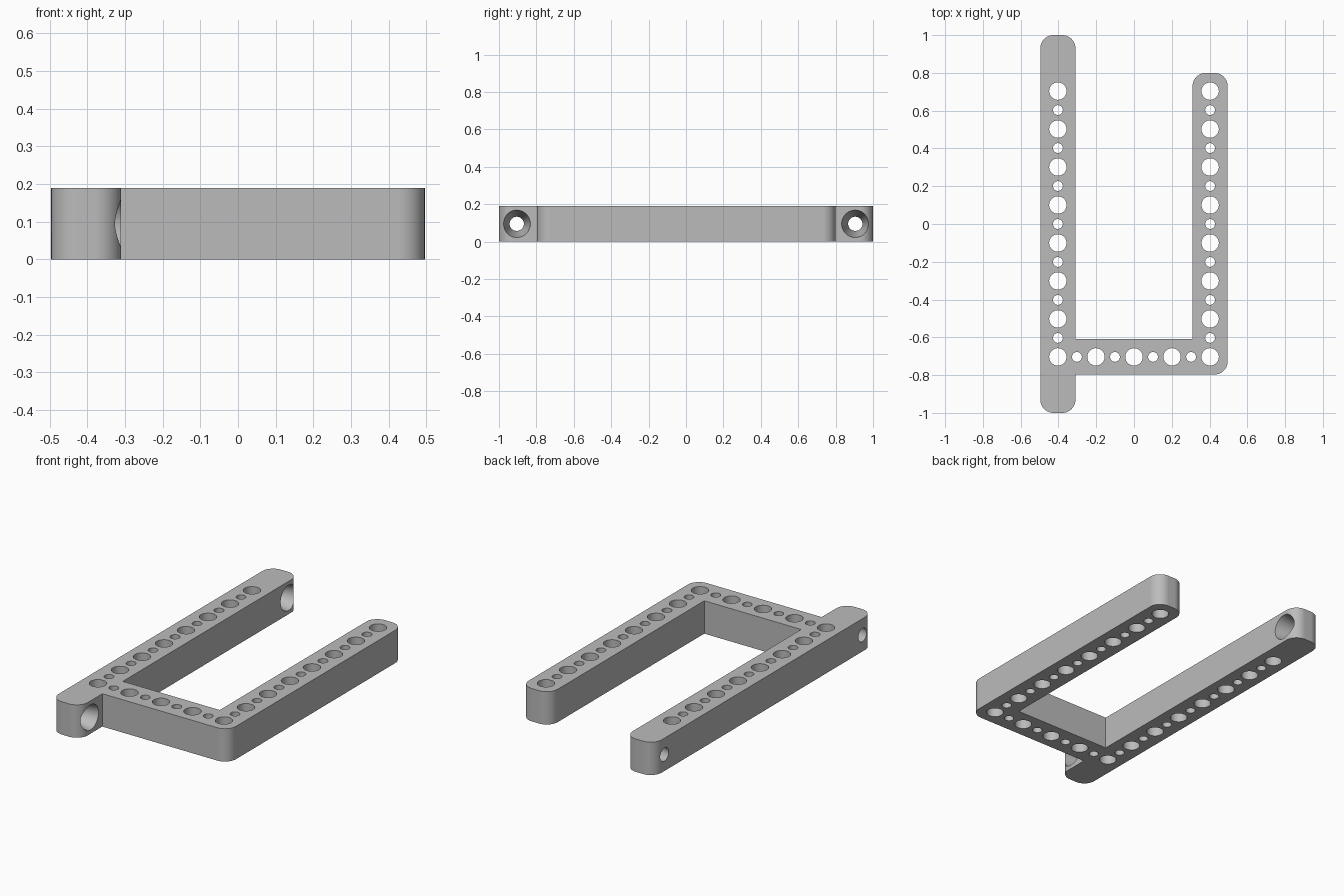
import bpy
import bmesh
from math import pi, cos, sin
from mathutils import Matrix, Vector

cube = bpy.data.objects.get("Cube")
if cube:
    bpy.data.objects.remove(cube, do_unlink=True)

HALF_X, INNER_X, HEIGHT = 0.496, 0.31, 0.19
BAR_X = (HALF_X + INNER_X) / 2
BACK, RIGHT_BACK = 1.0, 0.8
CROSS_FRONT, CROSS_BACK = -0.797, -0.61
CROSS_Y = (CROSS_FRONT + CROSS_BACK) / 2
FILLET, STEP = 0.07, 0.201
BIG, SMALL = 0.046, 0.026

grey = bpy.data.materials.new("matte_grey")
grey.use_nodes = True
colour = (0.5, 0.5, 0.5, 1)
grey.diffuse_color = colour
bsdf = grey.node_tree.nodes["Principled BSDF"]
bsdf.inputs["Base Color"].default_value = colour
bsdf.inputs["Roughness"].default_value = 0.7


def make_object(name, bm):
    mesh = bpy.data.meshes.new(name)
    bmesh.ops.recalc_face_normals(bm, faces=bm.faces)
    bm.to_mesh(mesh)
    bm.free()
    mesh.materials.append(grey)
    obj = bpy.data.objects.new(name, mesh)
    bpy.context.collection.objects.link(obj)
    return obj


def rounded(outline, segments=10):
    """Replace each flagged right-angle corner by an arc."""
    points = []
    for i, (x, y, is_round) in enumerate(outline):
        corner = Vector((x, y, 0))
        if not is_round:
            points.append(corner)
            continue
        before = Vector((*outline[i - 1][:2], 0))
        after = Vector((*outline[(i + 1) % len(outline)][:2], 0))
        u = (before - corner).normalized()
        v = (after - corner).normalized()
        for k in range(segments + 1):
            a = k / segments * pi / 2
            points.append(corner + FILLET * (u * (1 - sin(a)) + v * (1 - cos(a))))
    return points


# Bracket body: long left bar, short right bar and a cross bar
outline = [
    (-HALF_X, -BACK, True), (-INNER_X, -BACK, True),
    (-INNER_X, CROSS_FRONT, False), (HALF_X, CROSS_FRONT, True),
    (HALF_X, RIGHT_BACK, True), (INNER_X, RIGHT_BACK, True),
    (INNER_X, CROSS_BACK, False), (-INNER_X, CROSS_BACK, False),
    (-INNER_X, BACK, True), (-HALF_X, BACK, True),
]
bm = bmesh.new()
base = bm.faces.new([bm.verts.new(p) for p in rounded(outline)])
top = bmesh.ops.extrude_face_region(bm, geom=[base])["geom"]
bmesh.ops.translate(bm, vec=(0, 0, HEIGHT),
                    verts=[g for g in top if isinstance(g, bmesh.types.BMVert)])
body = make_object("drilled_bracket", bm)

# Vertical holes: large and small alternate along all three bars
bm = bmesh.new()


def drill(x, y, radius):
    bmesh.ops.create_cone(bm, cap_ends=True, segments=40, radius1=radius,
                          radius2=radius, depth=HEIGHT * 2,
                          matrix=Matrix.Translation((x, y, HEIGHT / 2)))


for i in range(15):
    for side in (-1, 1):
        drill(side * BAR_X, CROSS_Y + i * STEP / 2, SMALL if i % 2 else BIG)
for i in range(1, 8):
    drill(-BAR_X + i * BAR_X / 4, CROSS_Y, SMALL if i % 2 else BIG)

# Tapered cross holes at both ends of the long bar, wide on the inner side
OUTER_R, INNER_R, OVER = 0.038, 0.073, 0.02
width = HALF_X - INNER_X
slope = (INNER_R - OUTER_R) / width * OVER
for y in (-0.905, 0.905):
    bmesh.ops.create_cone(bm, cap_ends=True, segments=48,
                          radius1=OUTER_R - slope, radius2=INNER_R + slope,
                          depth=width + OVER * 2,
                          matrix=Matrix.Translation((-BAR_X, y, HEIGHT / 2))
                          @ Matrix.Rotation(pi / 2, 4, "Y"))
cutter = make_object("hole_cutter", bm)
cutter.hide_render = True

# Cut the holes, then discard the cutter
cut = body.modifiers.new("holes", "BOOLEAN")
cut.operation = "DIFFERENCE"
cut.solver = "EXACT"
cut.object = cutter
bpy.ops.object.select_all(action="DESELECT")
body.select_set(True)
bpy.context.view_layer.objects.active = body
bpy.ops.object.modifier_apply(modifier=cut.name)
bpy.data.objects.remove(cutter, do_unlink=True)

# Smooth fillets and hole walls, flat sides stay flat
bpy.ops.object.shade_smooth_by_angle(angle=pi / 6)
weighted = body.modifiers.new("flat_sides", "WEIGHTED_NORMAL")
weighted.keep_sharp = True
